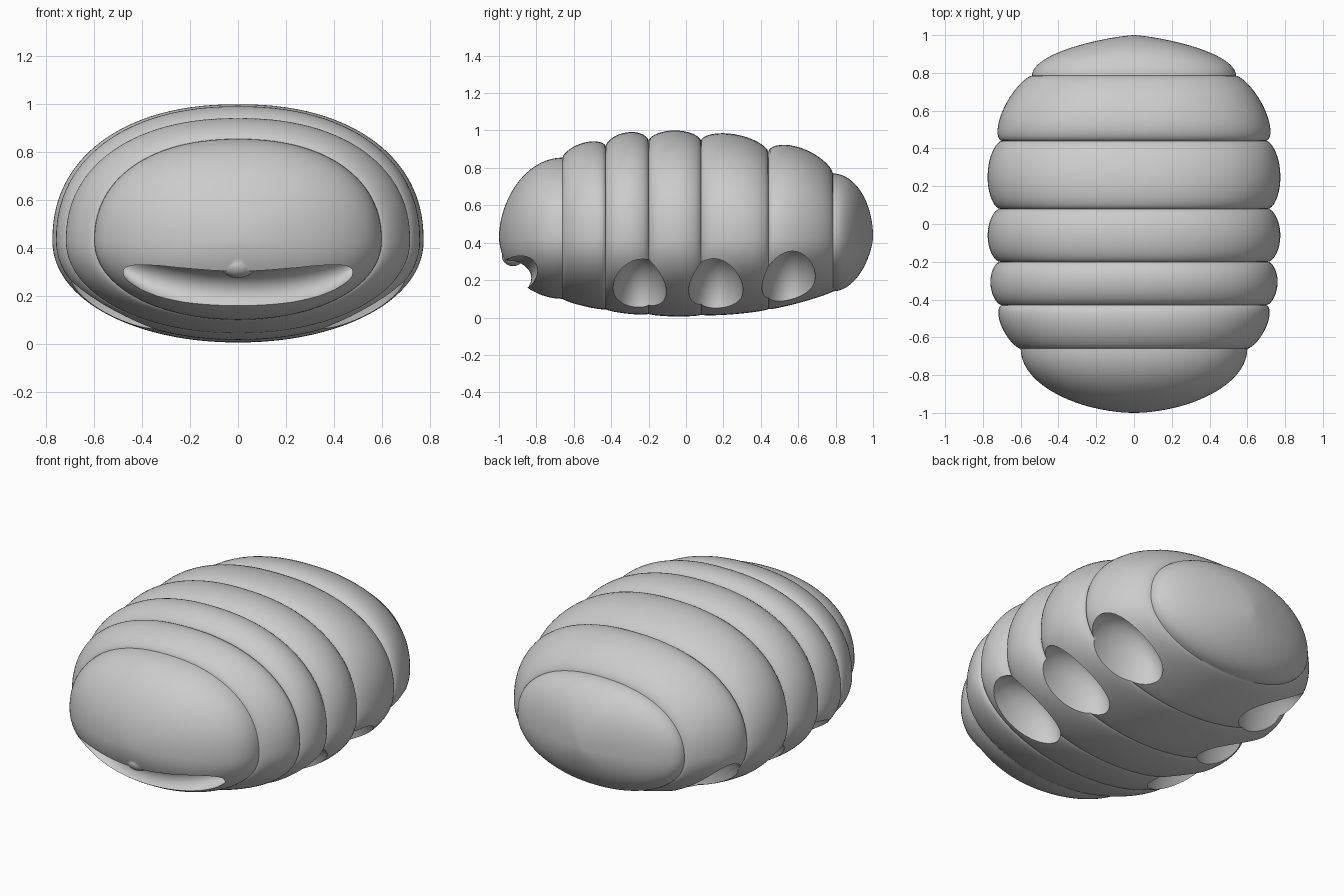
import bpy, bmesh, math
from mathutils import Matrix, Vector

cube = bpy.data.objects.get("Cube")
if cube:
    bpy.data.objects.remove(cube)

grey = bpy.data.materials.new("soft grey")
grey.use_nodes = True
COLOR = (0.6, 0.6, 0.6, 1)
grey.diffuse_color = COLOR
grey.node_tree.nodes["Principled BSDF"].inputs["Base Color"].default_value = COLOR

MID = 0.43      # height of the widest line
SIDES = 112


def add_object(name, bm):
    mesh = bpy.data.meshes.new(name)
    bmesh.ops.recalc_face_normals(bm, faces=bm.faces)
    bm.to_mesh(mesh)
    bm.free()
    mesh.materials.append(grey)
    obj = bpy.data.objects.new(name, mesh)
    bpy.context.collection.objects.link(obj)
    return obj


def ellipsoid(name, center, radii, tilt=0):
    bm = bmesh.new()
    bmesh.ops.create_uvsphere(bm, u_segments=40, v_segments=24, radius=1)
    turn = Matrix.Rotation(tilt, 4, 'Y')
    bm.transform(Matrix.Translation(center) @ turn @ Matrix.Diagonal((*radii, 1)))
    return add_object(name, bm)


def combine(body, other, operation):
    mod = body.modifiers.new("combine", 'BOOLEAN')
    mod.operation, mod.object, mod.solver = operation, other, 'EXACT'
    bpy.context.view_layer.objects.active = body
    bpy.ops.object.modifier_apply(modifier=mod.name)
    bpy.data.objects.remove(other)


def loft(name, rings, front, back):
    bm = bmesh.new()
    loops = [[bm.verts.new(p) for p in ring] for ring in rings]
    for a, b in zip(loops, loops[1:]):
        for i in range(len(a)):
            j = (i + 1) % len(a)
            bm.faces.new((a[i], a[j], b[j], b[i]))
    for loop, tip in ((loops[0], front), (loops[-1], back)):
        v = bm.verts.new(tip)
        for i in range(len(loop)):
            bm.faces.new((loop[i], loop[(i + 1) % len(loop)], v))
    return add_object(name, bm)


def body_ring(y, width, up, down):
    ring = []
    for i in range(SIDES):
        a = math.tau * i / SIDES
        c, s = math.cos(a), math.sin(a)
        e = 0.9 if s > 0 else 0.97
        x = math.copysign(abs(c) ** e, c) * width
        z = math.copysign(abs(s) ** e, s) * (up if s > 0 else down)
        ring.append((x, y, MID + z))
    return ring


# Segmented body: creases as (y, half width, height above, depth below)
creases = [(-0.66, 0.60, 0.425, 0.33), (-0.43, 0.70, 0.485, 0.385),
           (-0.20, 0.71, 0.515, 0.41), (0.08, 0.71, 0.515, 0.415),
           (0.44, 0.70, 0.455, 0.385), (0.785, 0.54, 0.34, 0.29)]
bulges = [(0.05, 0.05), (0.055, 0.06), (0.065, 0.055), (0.07, 0.065), (0.07, 0.08)]


def cap(crease, length, powers):
    for k in range(1, 24):
        a = k / 24 * math.pi / 2
        size = [v * math.cos(a) ** p for v, p in zip(crease[1:], powers)]
        yield body_ring(crease[0] + length * math.sin(a), *size)


rings = list(cap(creases[0], -0.34, (1.1, 1.1, 1.1)))[::-1]
for a, b, (wide, high) in zip(creases, creases[1:], bulges):
    for k in range(18):
        t = (1 - math.cos(math.pi * k / 18)) / 2
        arch = (4 * t * (1 - t)) ** 0.6
        y, w, up, down = Vector(a).lerp(Vector(b), t)
        rings.append(body_ring(y, w + wide * arch, up + high * arch, down + 0.012 * arch))
rings.append(body_ring(*creases[-1]))
rings += cap(creases[-1], 0.215, (1.5, 1, 1.3))
body = loft("segmented_body", rings, (0, -1, MID), (0, 1, MID))

# Leg sockets along both lower sides
for y, x, z in ((-0.25, 0.60, 0.08), (0.16, 0.60, 0.09), (0.555, 0.56, 0.13)):
    for side in (-1, 1):
        socket = ellipsoid("socket_cutter", (side * x, y, z), (0.27, 0.15, 0.26))
        combine(body, socket, 'DIFFERENCE')

# Wide curved mouth hollow
mouth = []
for k in range(-20, 21):
    t = k / 20
    x = 0.5 * t
    r = 0.02 + 0.075 * (1 - t * t) ** 0.5
    center = Vector((x, -0.95 + 0.2 * t * t, 0.21 + 0.12 * t * t))
    mouth.append([center + Vector((0, 1.3 * r * math.cos(a), r * math.sin(a)))
                  for a in (math.tau * i / 24 for i in range(24))])
cutter = loft("mouth_cutter", mouth, (-0.51, -0.75, 0.33), (0.51, -0.75, 0.33))
combine(body, cutter, 'DIFFERENCE')

# Small nose above the mouth
nose = ellipsoid("nose", (0, -0.925, 0.33), (0.075, 0.06, 0.055))
combine(body, nose, 'UNION')

bpy.ops.object.select_all(action='DESELECT')
body.select_set(True)
bpy.context.view_layer.objects.active = body
bpy.ops.object.shade_smooth_by_angle(angle=math.radians(40))
